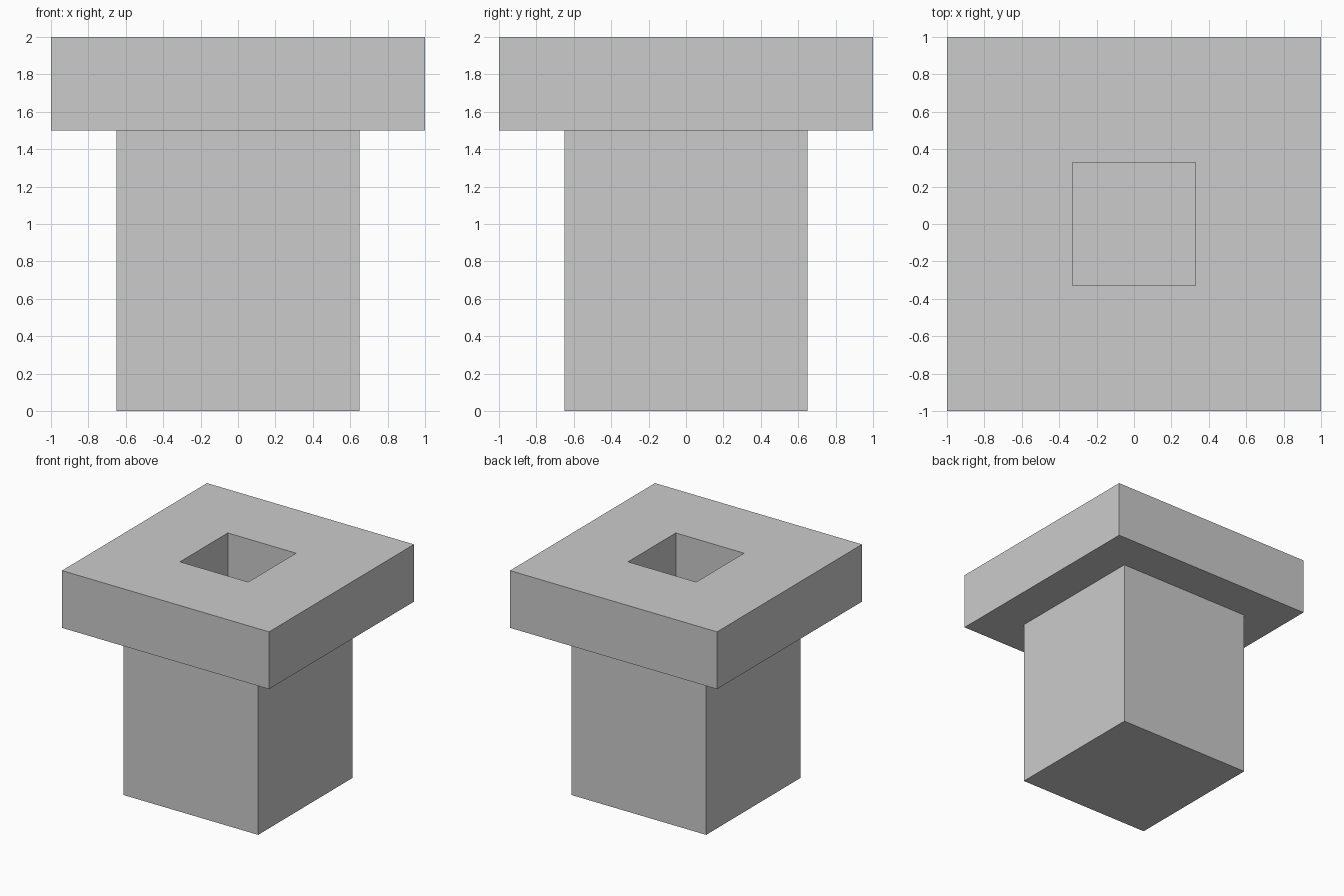
import bpy, bmesh

if "Cube" in bpy.data.objects:
    bpy.data.objects.remove(bpy.data.objects["Cube"])

POST, CAP, HOLE = 0.65, 1.0, 0.33   # half widths
UNDERSIDE, TOP, FLOOR = 1.5, 2.0, 1.5  # heights

# Stepped section walked from the base, up the outside and down into the pocket
section = [(POST, 0), (POST, UNDERSIDE), (CAP, UNDERSIDE),
           (CAP, TOP), (HOLE, TOP), (HOLE, FLOOR)]

bm = bmesh.new()


def square_ring(half, z):
    return [bm.verts.new((sx * half, sy * half, z))
            for sx, sy in ((-1, -1), (1, -1), (1, 1), (-1, 1))]


rings = [square_ring(half, z) for half, z in section]

# Walls and ledges between neighbouring rings
for low, high in zip(rings, rings[1:]):
    for i in range(4):
        j = (i + 1) % 4
        bm.faces.new((low[i], low[j], high[j], high[i]))

# Closed base and pocket floor
bm.faces.new(rings[0][::-1])
bm.faces.new(rings[-1])
bmesh.ops.recalc_face_normals(bm, faces=bm.faces)

mesh = bpy.data.meshes.new("capped_post")
bm.to_mesh(mesh)
bm.free()
bpy.context.collection.objects.link(bpy.data.objects.new("capped_post", mesh))
